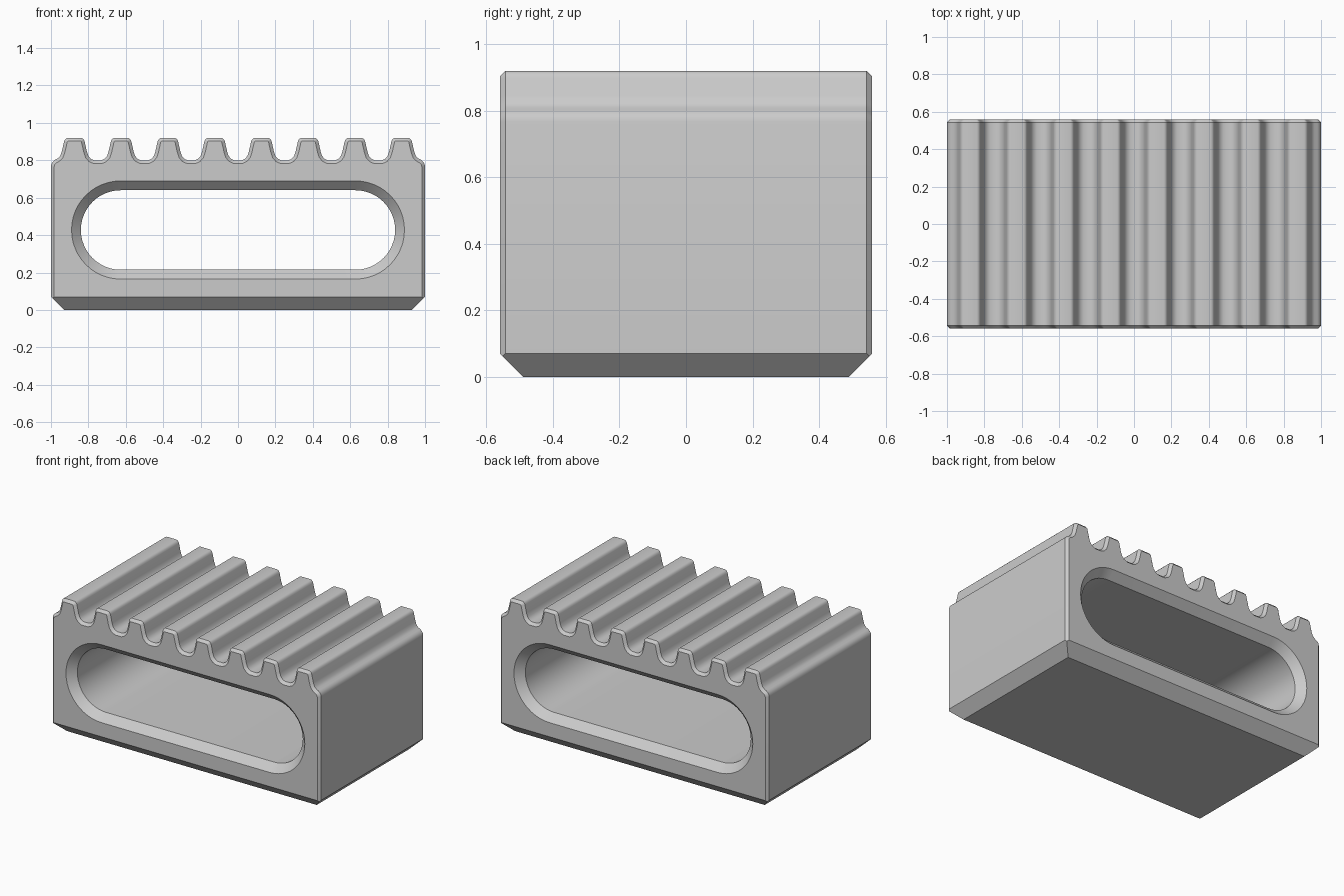
import bpy, bmesh, math
from mathutils import Vector

cube = bpy.data.objects.get("Cube")
if cube:
    bpy.data.objects.remove(cube)

DEPTH, EDGE, BASE = 0.56, 0.017, 0.07   # half depth, edge chamfer, base chamfer
TEETH, PITCH = 8, 0.25

grey = bpy.data.materials.new("plain_grey")
grey.use_nodes = True
colour = (0.6, 0.6, 0.6, 1)
grey.diffuse_color = colour
grey.node_tree.nodes["Principled BSDF"].inputs["Base Color"].default_value = colour


def ridge_outline():
    """Block outline, counter-clockwise from the bottom left, ridges along the top."""
    flank = [(0.035, 0.92), (0.044, 0.917), (0.051, 0.91), (0.055, 0.9), (0.067, 0.847)]
    groove = [(0.075, 0.823), (0.088, 0.808), (0.105, 0.8)]
    shoulder = [(0.076, 0.823), (0.089, 0.81), (0.104, 0.802), (0.115, 0.793),
                (0.122, 0.781), (0.125, 0.767)]
    pts = [(-1, 0), (1, 0)]
    for i in reversed(range(TEETH)):
        c = (i - (TEETH - 1) / 2) * PITCH
        right = flank + (shoulder if i == TEETH - 1 else groove)
        left = flank + (shoulder if i == 0 else groove)
        pts += [(c + x, z) for x, z in reversed(right)]
        pts += [(c - x, z) for x, z in left]
    return [Vector(p) for p in pts]


def inset(pts, d):
    """Move every side of a counter-clockwise outline inwards by d."""
    out = []
    for i, p in enumerate(pts):
        a = (p - pts[i - 1]).normalized()
        b = (pts[(i + 1) % len(pts)] - p).normalized()
        n = Vector((-a.y - b.y, a.x + b.x))
        out.append(p + n * (d / (1 + a.dot(b))))
    return out


def slot(radius, steps=24):
    """Long rounded slot outline."""
    pts = []
    for side in (1, -1):
        for k in range(steps + 1):
            t = math.pi * (k / steps - 0.5) + (0 if side > 0 else math.pi)
            pts.append((0.6275 * side + radius * math.cos(t), 0.4275 + radius * math.sin(t)))
    return pts


def skin(bm, sections):
    """Join a row of matching outlines, given as (y, points); return the end edges."""
    rings = [[bm.verts.new((x, y, z)) for x, z in pts] for y, pts in sections]
    for r, s in zip(rings, rings[1:]):
        for i in range(len(r)):
            bm.faces.new((r[i - 1], r[i], s[i], s[i - 1]))
    return [[bm.edges.get((r[i - 1], r[i])) for i in range(len(r))]
            for r in (rings[0], rings[-1])]


bm = bmesh.new()
outline = ridge_outline()
small = inset(outline, EDGE)
for p in small[:2]:
    p.y = 0

# Ridged outer shell and the through slot with chamfered mouths
outer = skin(bm, [(-DEPTH, small), (EDGE - DEPTH, outline),
                  (DEPTH - EDGE, outline), (DEPTH, small)])
inner = skin(bm, [(-DEPTH, slot(0.2625)), (0.05 - DEPTH, slot(0.2125)),
                  (DEPTH - 0.05, slot(0.2125)), (DEPTH, slot(0.2625))])

# Front and back faces around the slot
for a, b in zip(outer, inner):
    bmesh.ops.triangle_fill(bm, use_beauty=True, edges=a + b)

# Chamfer all round the base
for n, reach in (((1, 0, -1), 1), ((-1, 0, -1), 1), ((0, 1, -1), DEPTH), ((0, -1, -1), DEPTH)):
    co = Vector((n[0] * reach, n[1] * reach, BASE))
    cut = bmesh.ops.bisect_plane(bm, geom=bm.verts[:] + bm.edges[:] + bm.faces[:],
                                 plane_co=co, plane_no=n, clear_outer=True)
    edges = [e for e in cut["geom_cut"] if isinstance(e, bmesh.types.BMEdge) and e.is_boundary]
    bmesh.ops.holes_fill(bm, edges=edges, sides=0)

bmesh.ops.recalc_face_normals(bm, faces=bm.faces[:])
mesh = bpy.data.meshes.new("ridged_block")
bm.to_mesh(mesh)
bm.free()
mesh.materials.append(grey)
block = bpy.data.objects.new("ridged_block", mesh)
bpy.context.collection.objects.link(block)

bpy.context.view_layer.objects.active = block
block.select_set(True)
bpy.ops.object.shade_smooth_by_angle(angle=math.radians(32))
